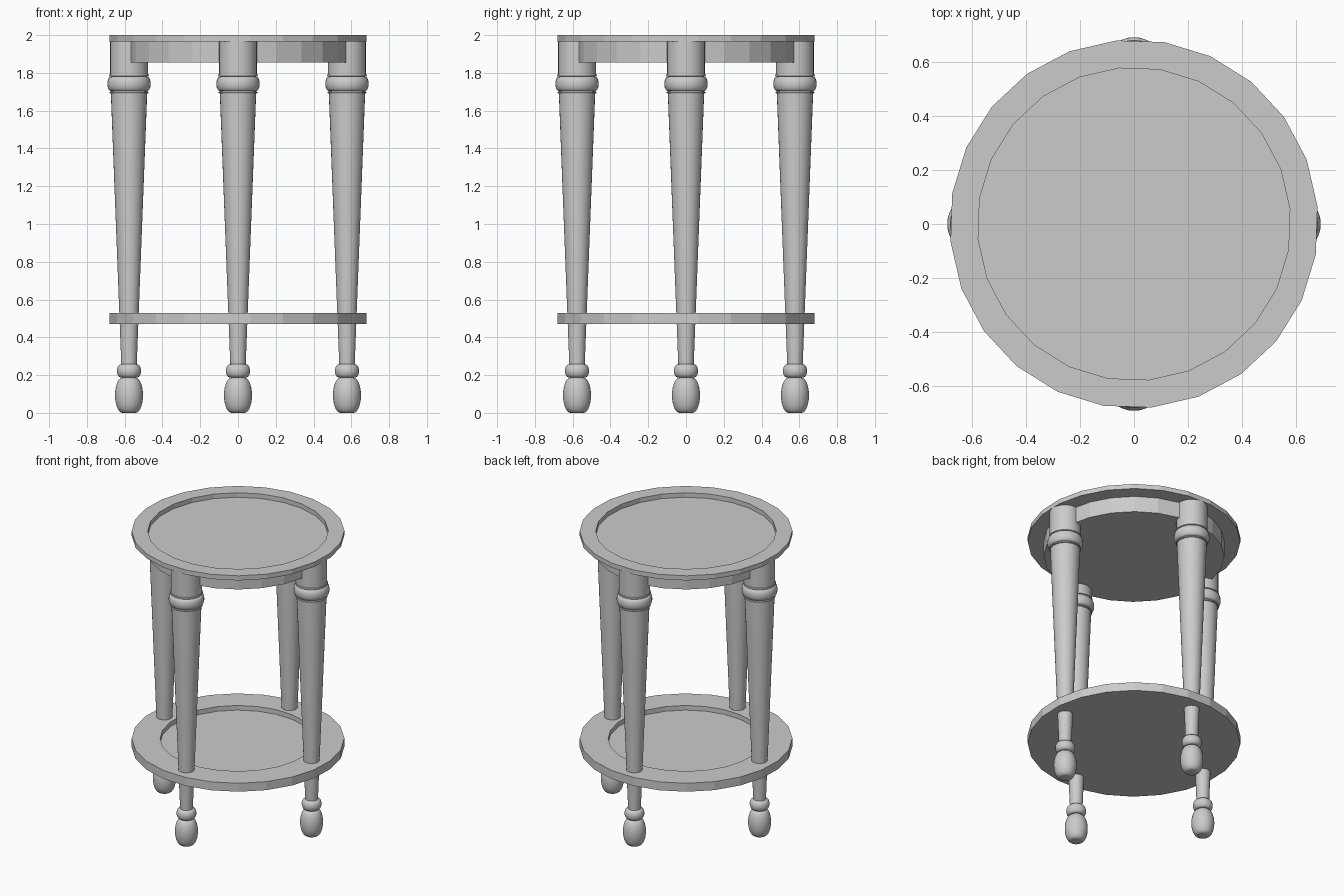
import bpy
import bmesh
from math import sin, cos, pi, radians

cube = bpy.data.objects.get("Cube")
if cube:
    bpy.data.objects.remove(cube, do_unlink=True)

grey = bpy.data.materials.new("plain_grey")
grey.use_nodes = True
grey.diffuse_color = (0.6, 0.6, 0.6, 1)
grey.node_tree.nodes["Principled BSDF"].inputs["Base Color"].default_value = (0.6, 0.6, 0.6, 1)


def lathe(name, profile, sides, turn=0.0, centre=(0, 0), smooth=False):
    """Revolve (radius, height) points, bottom to top, and cap both ends."""
    bm = bmesh.new()
    rings = []
    for r, z in profile:
        angles = [turn + 2 * pi * i / sides for i in range(sides)]
        rings.append([bm.verts.new((r * cos(a), r * sin(a), z)) for a in angles])
    for low, high in zip(rings, rings[1:]):
        for i in range(sides):
            j = (i + 1) % sides
            bm.faces.new((low[i], low[j], high[j], high[i]))
    bm.faces.new(rings[0][::-1])
    bm.faces.new(rings[-1])
    mesh = bpy.data.meshes.new(name)
    bm.to_mesh(mesh)
    bm.free()
    mesh.materials.append(grey)
    obj = bpy.data.objects.new(name, mesh)
    obj.location = (centre[0], centre[1], 0)
    bpy.context.collection.objects.link(obj)
    if smooth:
        bpy.ops.object.select_all(action="DESELECT")
        obj.select_set(True)
        bpy.context.view_layer.objects.active = obj
        bpy.ops.object.shade_smooth_by_angle(angle=radians(35))
    return obj


def bead(z0, z1, neck, bulge, steps=10):
    """Rounded turning between two heights."""
    return [(neck + (bulge - neck) * sin(pi * i / steps),
             (z0 + z1) / 2 - (z1 - z0) / 2 * cos(pi * i / steps))
            for i in range(steps + 1)]


# Round tray top with its apron, and the lower shelf
SIDES, TURN = 24, radians(5.5)
lathe("tray_top", [(0.58, 1.855), (0.58, 1.967), (0.683, 1.967),
                   (0.683, 2.0), (0.58, 2.0), (0.58, 1.968)], SIDES, TURN)
lathe("lower_shelf", [(0.683, 0.47), (0.683, 0.53), (0.5, 0.53), (0.5, 0.497)],
      SIDES, TURN)

# Turned leg: egg foot, ankle ring, tapered shaft, collar, straight head
foot = bead(0.0, 0.187, 0.034, 0.074, 14)
ankle = bead(0.187, 0.257, 0.042, 0.064)
shaft = [(0.041, 0.258), (0.096, 1.688)]
collar = (bead(1.69, 1.702, 0.096, 0.103, 4) + bead(1.703, 1.78, 0.095, 0.115)
          + bead(1.781, 1.795, 0.1, 0.105, 4))
head = [(0.1, 1.796), (0.1, 1.967)]
profile = foot + ankle + shaft + collar + head

for side, x, y in (("front", 0, -1), ("back", 0, 1), ("left", 1, 0), ("right", -1, 0)):
    lathe(side + "_leg", profile, 32, 0, (x * 0.577, y * 0.577), smooth=True)
